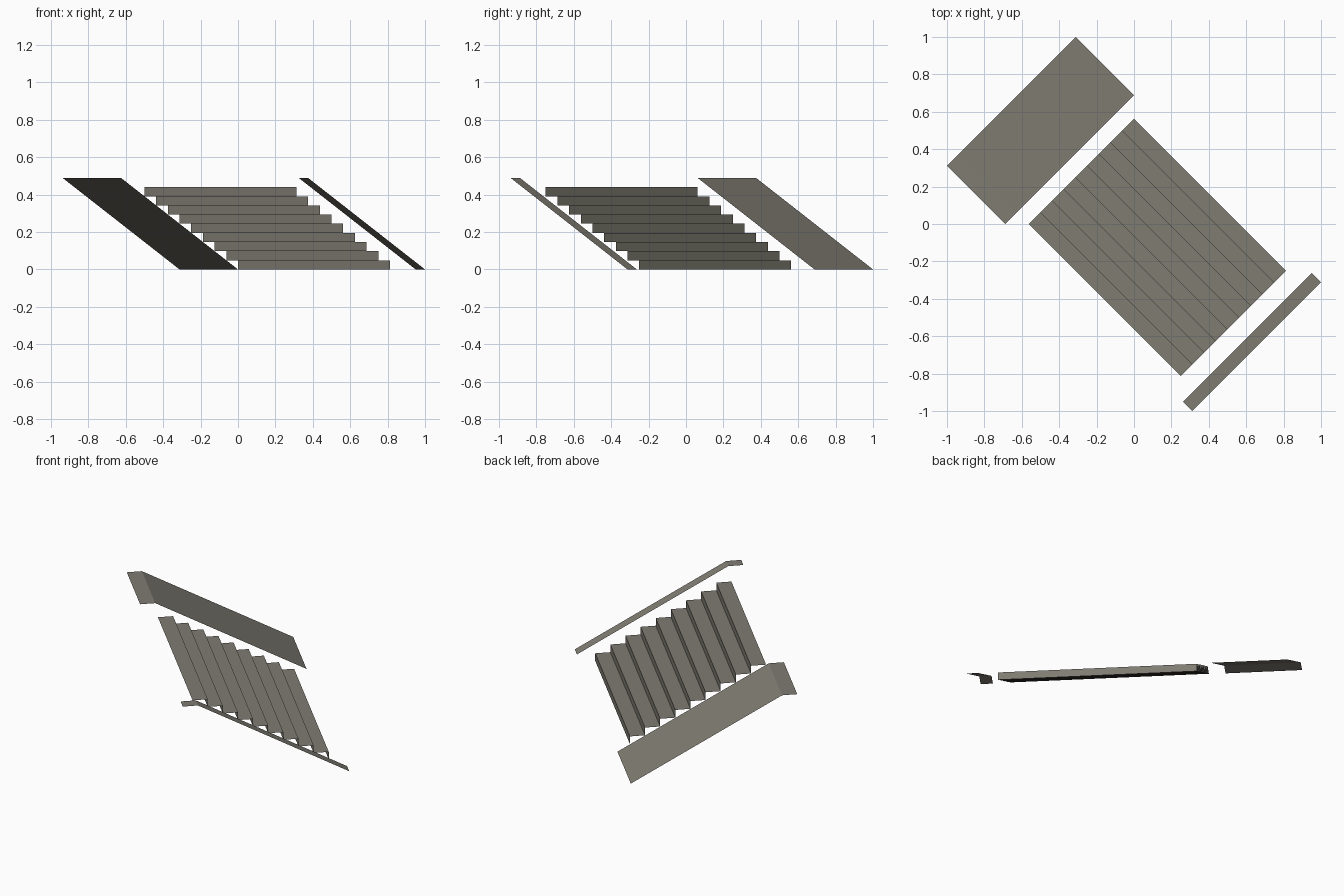
import bpy
import bmesh

cube = bpy.data.objects.get("Cube")
if cube:
    bpy.data.objects.remove(cube, do_unlink=True)

STEP = 0.0625    # tread run, measured along x and along y
RISE = 0.0489    # riser height
STEPS = 9
BASE = 0.6875    # x + y at the foot of the ramps

stone = bpy.data.materials.new("warm grey stone")
stone.use_nodes = True
colour = (0.21, 0.2, 0.165, 1)
stone.diffuse_color = colour
stone.node_tree.nodes["Principled BSDF"].inputs["Base Color"].default_value = colour


def sheet(name, profile, start, end):
    """Sweep a (run, height) profile across the flight, which lies diagonally."""
    bm = bmesh.new()
    rows = [[bm.verts.new((a - r, BASE - a - r, z)) for a in (start, end)]
            for r, z in profile]
    for low, high in zip(rows, rows[1:]):
        bm.faces.new((low[0], high[0], high[1], low[1]))
    # Upward-facing treads and slopes decide the outward side
    bm.normal_update()
    if sum(f.normal.z for f in bm.faces) < 0:
        bmesh.ops.reverse_faces(bm, faces=bm.faces[:])
    mesh = bpy.data.meshes.new(name)
    bm.to_mesh(mesh)
    bm.free()
    mesh.materials.append(stone)
    obj = bpy.data.objects.new(name, mesh)
    bpy.context.collection.objects.link(obj)
    return obj


# Stair flight: alternating risers and treads, open underneath
stairs = [(STEP, 0)]
for i in range(1, STEPS + 1):
    stairs += [(i * STEP, i * RISE), ((i + 1) * STEP, i * RISE)]
sheet("stair_flight", stairs, STEP, 14 * STEP)

# Sloping side ramps, each with a short level landing at the top
top = (STEPS + 1) * RISE
slope = [(0, 0), ((STEPS + 1) * STEP, top), ((STEPS + 2) * STEP, top)]
sheet("wide_side_ramp", slope, -5 * STEP, 0)
sheet("narrow_side_ramp", slope, 0.95, 1)
